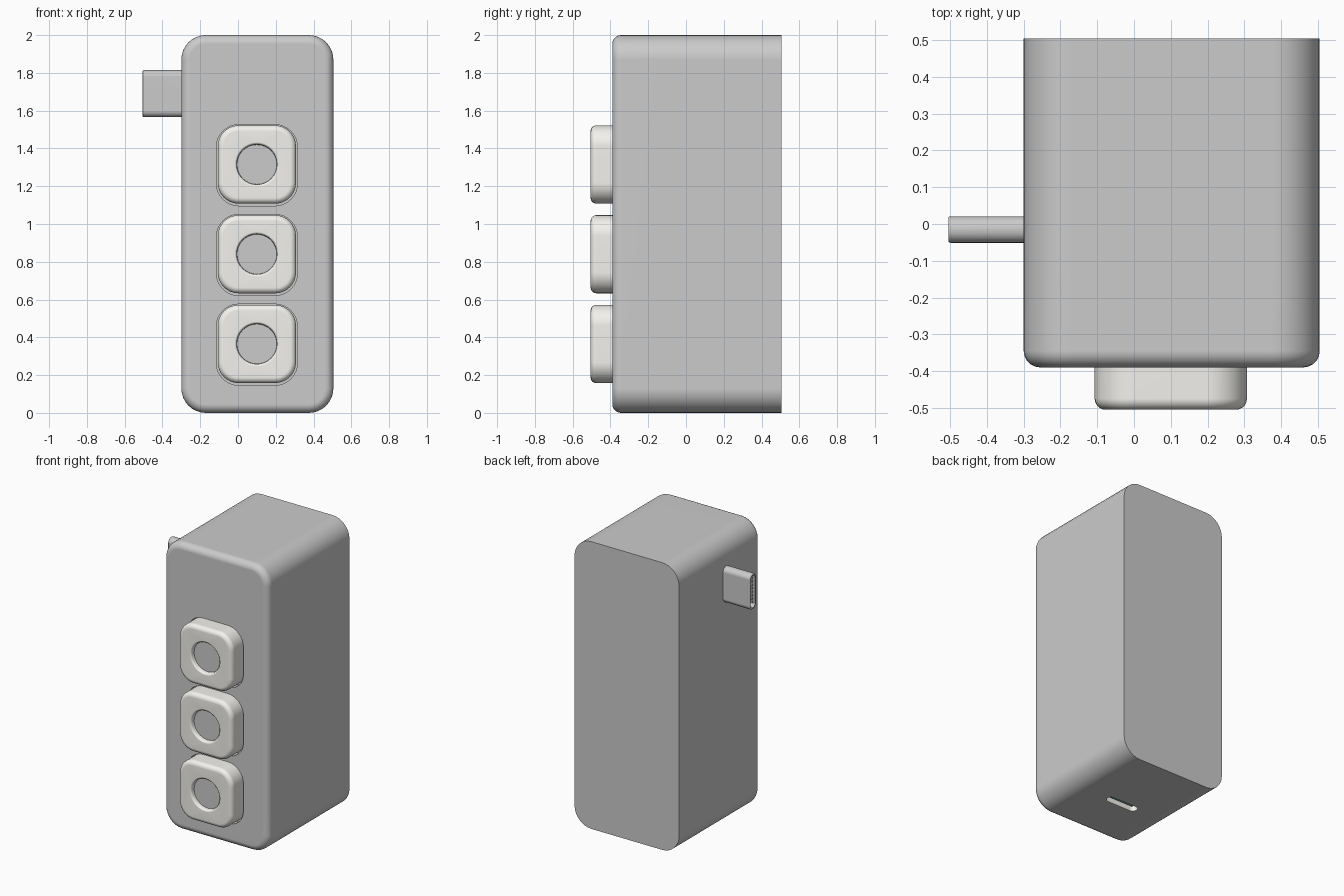
import bpy, bmesh, math

if "Cube" in bpy.data.objects:
    bpy.data.objects.remove(bpy.data.objects["Cube"])

AXES = {
    'y': lambda u, v, d: (u, d, v),   # profile in xz, lofted along y
    'x': lambda u, v, d: (d, u, v),   # profile in yz, lofted along x
    'z': lambda u, v, d: (u, v, d),   # profile in xy, lofted along z
}


def material(name, color):
    m = bpy.data.materials.new(name)
    m.diffuse_color = (*color, 1)
    m.use_nodes = True
    m.node_tree.nodes["Principled BSDF"].inputs["Base Color"].default_value = m.diffuse_color
    return m


def ring(cu, cv, hu, hv, r, n=8):
    """Rounded rectangle, n segments per corner."""
    pts = []
    for k, (su, sv) in enumerate(((1, 1), (-1, 1), (-1, -1), (1, -1))):
        for i in range(n + 1):
            a = math.pi / 2 * (k + i / n)
            pts.append((cu + su * (hu - r) + r * math.cos(a),
                        cv + sv * (hv - r) + r * math.sin(a)))
    return pts


def loft(name, axis, center, sections, mat=None):
    """Skin rounded rectangles (depth, half_u, half_v, radius) with end caps."""
    bm = bmesh.new()
    rows = [[bm.verts.new(AXES[axis](u, v, d)) for u, v in ring(*center, hu, hv, r)]
            for d, hu, hv, r in sections]
    for a, b in zip(rows, rows[1:]):
        for i in range(len(a)):
            j = (i + 1) % len(a)
            bm.faces.new((a[i], a[j], b[j], b[i]))
    bm.faces.new(rows[0])
    bm.faces.new(rows[-1])
    bmesh.ops.remove_doubles(bm, verts=bm.verts, dist=1e-5)
    bmesh.ops.recalc_face_normals(bm, faces=bm.faces)
    me = bpy.data.meshes.new(name)
    bm.to_mesh(me)
    bm.free()
    ob = bpy.data.objects.new(name, me)
    bpy.context.collection.objects.link(ob)
    if mat:
        me.materials.append(mat)
    return ob


def rounded(d0, d1, hu, hv, r, f, n=5):
    """Sections of a quarter-round edge of radius f ending at depth d1."""
    s = 1 if d1 > d0 else -1
    out = []
    for i in range(n + 1):
        a = math.pi / 2 * i / n
        t = f * (1 - math.cos(a))
        out.append((d1 - s * f * (1 - math.sin(a)), hu - t, hv - t, r - t))
    return out


def cut(ob, cutter):
    bpy.context.view_layer.objects.active = ob
    m = ob.modifiers.new("cut", 'BOOLEAN')
    m.operation, m.solver, m.object = 'DIFFERENCE', 'EXACT', cutter
    bpy.ops.object.modifier_apply(modifier=m.name)
    bpy.data.objects.remove(cutter)


white = material("button_white", (0.9, 0.89, 0.85))
teal = material("port_teal", (0.15, 0.5, 0.45))

# Case: rear housing and front cover with rounded front edge
CX, SEAM = 0.1025, -0.115
HU, HV, R = 0.4025, 1.0, 0.13
housing = loft("rear_housing", 'y', (CX, 1), [(0.505, HU, HV, R), (SEAM, HU, HV, R)])
cover = loft("front_cover", 'y', (CX, 1),
             [(SEAM, HU, HV, R)] + rounded(SEAM, -0.39, HU, HV, R, 0.045))

# Buttons with round dimples, each sitting in a pocket of the cover
for i, z in enumerate((0.365, 0.84, 1.315)):
    cut(cover, loft("pocket_cutter", 'y', (0.1, z - 0.004),
                    [(-0.5, 0.215, 0.215, 0.12), (-0.34, 0.215, 0.215, 0.12)]))
    dimple = [(y, r, r, r) for y, r in ((-0.505, 0.118), (-0.502, 0.112),
                                        (-0.496, 0.107), (-0.475, 0.105))]
    loft(f"button_{i + 1}", 'y', (0.1, z),
         [(-0.341, 0.207, 0.207, 0.11)]
         + rounded(-0.34, -0.505, 0.207, 0.207, 0.11, 0.03) + dimple, white)
    loft(f"button_disc_{i + 1}", 'y', (0.1, z),
         [(-0.474, 0.104, 0.104, 0.104), (-0.477, 0.104, 0.104, 0.104)])

# Hollow connector plug on the left side
PLUG = (-0.015, 1.69)
loft("plug_shell", 'x', PLUG,
     [(-0.28, 0.036, 0.124, 0.034)]
     + rounded(-0.28, -0.505, 0.036, 0.124, 0.034, 0.006, 3)
     + [(-0.505, 0.024, 0.112, 0.022), (-0.35, 0.024, 0.112, 0.022)])
for s in (-1, 1):
    for k in range(8):
        loft("plug_contact", 'x', (PLUG[0] + s * 0.02, PLUG[1] + (k - 3.5) * 0.024),
             [(-0.345, 0.006, 0.006, 0.001), (-0.49, 0.006, 0.006, 0.001)])

# Socket in the underside
PORT = (0.1, 0.0)
cut(housing, loft("port_cutter", 'z', PORT,
                  [(-0.05, 0.125, 0.036, 0.035), (0.16, 0.125, 0.036, 0.035)]))
loft("port_liner", 'z', PORT,
     [(0.16, 0.125, 0.036, 0.035), (0.0, 0.125, 0.036, 0.035),
      (0.0, 0.119, 0.03, 0.029), (0.1, 0.119, 0.03, 0.029)], white)
loft("port_tongue", 'z', PORT,
     [(0.105, 0.09, 0.009, 0.003), (0.02, 0.09, 0.009, 0.003)], teal)

# Smooth shading with crisp edges and flat faces kept flat
bpy.ops.object.select_all(action='DESELECT')
for ob in list(bpy.context.collection.objects):
    ob.select_set(True)
    bpy.context.view_layer.objects.active = ob
    bpy.ops.object.shade_smooth_by_angle(angle=math.radians(35))
    ob.select_set(False)
    w = ob.modifiers.new("flat_faces", 'WEIGHTED_NORMAL')
    w.keep_sharp = True
